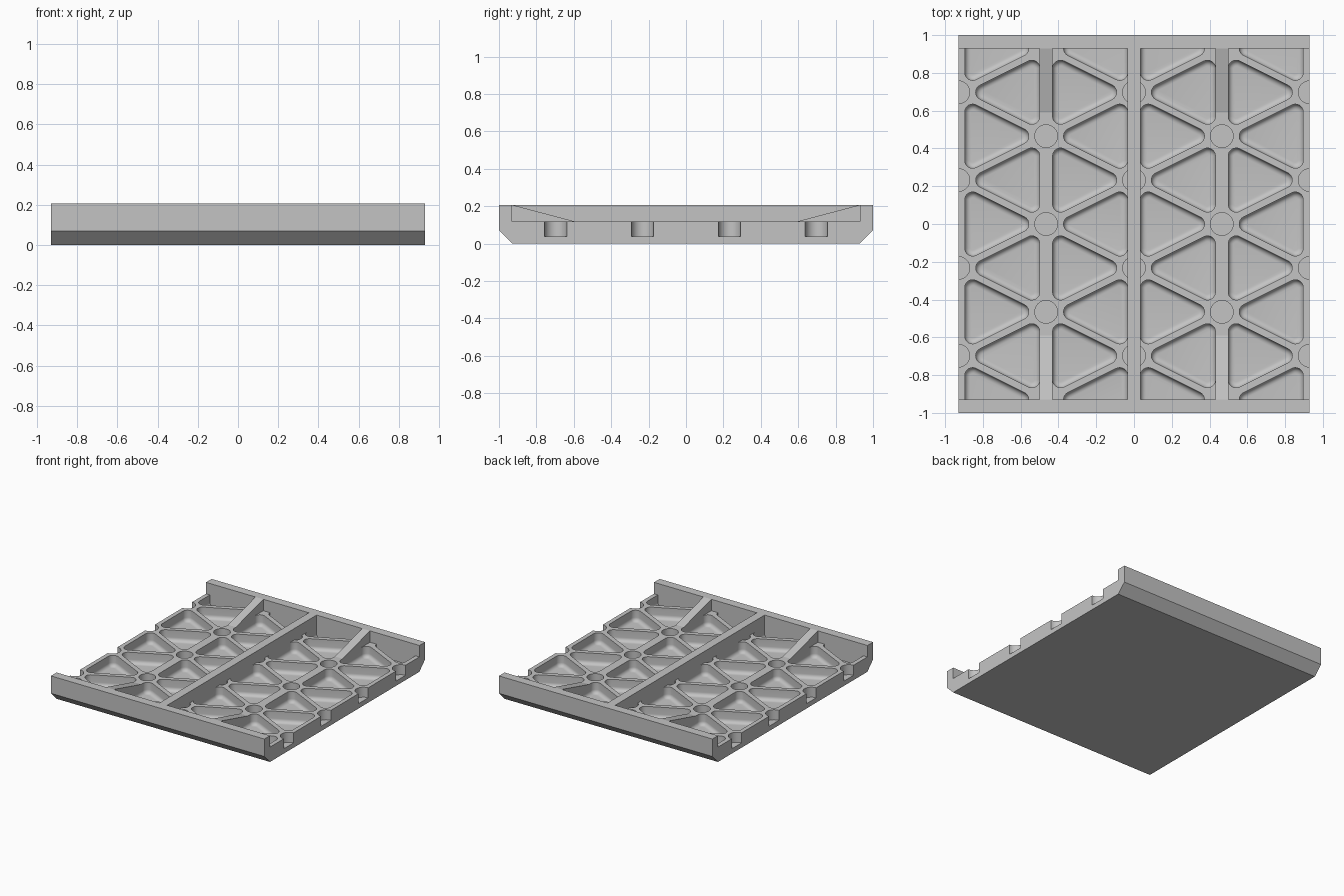
import bpy, bmesh
from math import sin, cos, pi, atan, radians

if "Cube" in bpy.data.objects:
    bpy.data.objects.remove(bpy.data.objects["Cube"])

HALF_X, HALF_Y, WALL_Y = 0.93, 1.0, 0.93
TOP, DECK, FLOOR, HOLE_FLOOR = 0.207, 0.117, 0.03, 0.038
PITCH = 0.465                      # grid spacing
RIB, SLANT = 0.034, 0.018          # half widths of straight and slanted ribs
CORNER, FILLET, HOLE = 0.042, 0.03, 0.06

gray = bpy.data.materials.new("plain gray")
gray.use_nodes = True
gray.diffuse_color = (0.55, 0.55, 0.55, 1)
gray.node_tree.nodes["Principled BSDF"].inputs["Base Color"].default_value = gray.diffuse_color


def finish(bm, name):
    bmesh.ops.recalc_face_normals(bm, faces=bm.faces)
    mesh = bpy.data.meshes.new(name)
    bm.to_mesh(mesh)
    bm.free()
    mesh.materials.append(gray)
    obj = bpy.data.objects.new(name, mesh)
    bpy.context.collection.objects.link(obj)
    return obj


def loft(bm, loops):
    """Skin matching point loops and cap both ends."""
    rings = [[bm.verts.new(p) for p in loop] for loop in loops]
    n = len(rings[0])
    for a, b in zip(rings, rings[1:]):
        for i in range(n):
            bm.faces.new((a[i], a[(i + 1) % n], b[(i + 1) % n], b[i]))
    bm.faces.new(rings[0])
    bm.faces.new(rings[-1])


def extrude_x(name, profile, x0, x1):
    bm = bmesh.new()
    loft(bm, [[(x, y, z) for y, z in profile] for x in (x0, x1)])
    return finish(bm, name)


def add_pocket(bm, x0, yc, s):
    """Rounded triangular pocket with its base on x0, pointing along s."""
    a = atan(0.5)
    bx = RIB + CORNER
    by = (PITCH - bx) / 2 - (SLANT + CORNER) / cos(a)
    ax = PITCH - (SLANT + CORNER) / sin(a)
    up = pi / 2 - a
    arcs = [(ax, 0, -up, up), (bx, by, up, pi), (bx, -by, pi, 2 * pi - up)]
    steps = 8

    def ring(r, z):
        return [(x0 + s * (cx + r * cos(t0 + (t1 - t0) * i / steps)),
                 yc + cy + r * sin(t0 + (t1 - t0) * i / steps), z)
                for cx, cy, t0, t1 in arcs for i in range(steps + 1)]

    loops = [ring(CORNER, DECK + 0.02)]
    for i in range(7):
        t = pi / 2 * i / 6
        loops.append(ring(CORNER - FILLET * (1 - cos(t)), FLOOR + FILLET * (1 - sin(t))))
    loft(bm, loops)


def add_hole(bm, x, y):
    loft(bm, [[(x + HOLE * cos(2 * pi * i / 40), y + HOLE * sin(2 * pi * i / 40), z)
               for i in range(40)] for z in (HOLE_FLOOR, DECK + 0.02)])


# Tray: chamfered base with a raised wall along each end
half = [(WALL_Y, 0), (HALF_Y, 0.07), (HALF_Y, TOP), (WALL_Y, TOP), (WALL_Y, DECK)]
tray = extrude_x("tray", half + [(-y, z) for y, z in reversed(half)], -HALF_X, HALF_X)

# Triangular pockets, trimmed at the end walls, and round sockets at the grid nodes
bm = bmesh.new()
for x in (-PITCH, PITCH):
    for k in (-1.5, -0.5, 0.5, 1.5):
        for s in (-1, 1):
            add_pocket(bm, x, k * PITCH, s)
for x, s in ((-HALF_X, 1), (0, -1), (0, 1), (HALF_X, -1)):
    for k in range(-2, 3):
        add_pocket(bm, x, k * PITCH, s)
for side in (-1, 1):
    cut = bmesh.ops.bisect_plane(bm, geom=bm.verts[:] + bm.edges[:] + bm.faces[:],
                                 plane_co=(0, side * WALL_Y, 0),
                                 plane_no=(0, side, 0), clear_outer=True)
    rim = [e for e in cut["geom_cut"] if isinstance(e, bmesh.types.BMEdge)]
    bmesh.ops.holes_fill(bm, edges=rim, sides=0)
for x in (-PITCH, PITCH):
    for k in (-1, 0, 1):
        add_hole(bm, x, k * PITCH)
for x in (-HALF_X, 0, HALF_X):
    for k in (-1.5, -0.5, 0.5, 1.5):
        add_hole(bm, x, k * PITCH)
cutter = finish(bm, "pocket_cutter")
cutter.hide_render = True

bpy.context.view_layer.objects.active = tray
mod = tray.modifiers.new("pockets", "BOOLEAN")
mod.operation, mod.solver, mod.object = "DIFFERENCE", "EXACT", cutter
bpy.ops.object.modifier_apply(modifier=mod.name)
bpy.data.objects.remove(cutter)

# Tall centre rib
extrude_x("centre_rib", [(-WALL_Y, FLOOR), (WALL_Y, FLOOR), (WALL_Y, TOP), (-WALL_Y, TOP)],
          -RIB, RIB)

# Sloping gussets bracing the end walls
for x, side_name in ((-PITCH, "right"), (PITCH, "left")):
    for s, end_name in ((-1, "front"), (1, "back")):
        extrude_x(f"gusset_{end_name}_{side_name}",
                  [(s * 0.59, DECK), (s * WALL_Y, DECK), (s * WALL_Y, TOP)], x - RIB, x + RIB)

# Smooth fillets, crisp edges
bpy.ops.object.select_all(action="DESELECT")
tray.select_set(True)
bpy.context.view_layer.objects.active = tray
bpy.ops.object.shade_smooth_by_angle(angle=radians(30))
